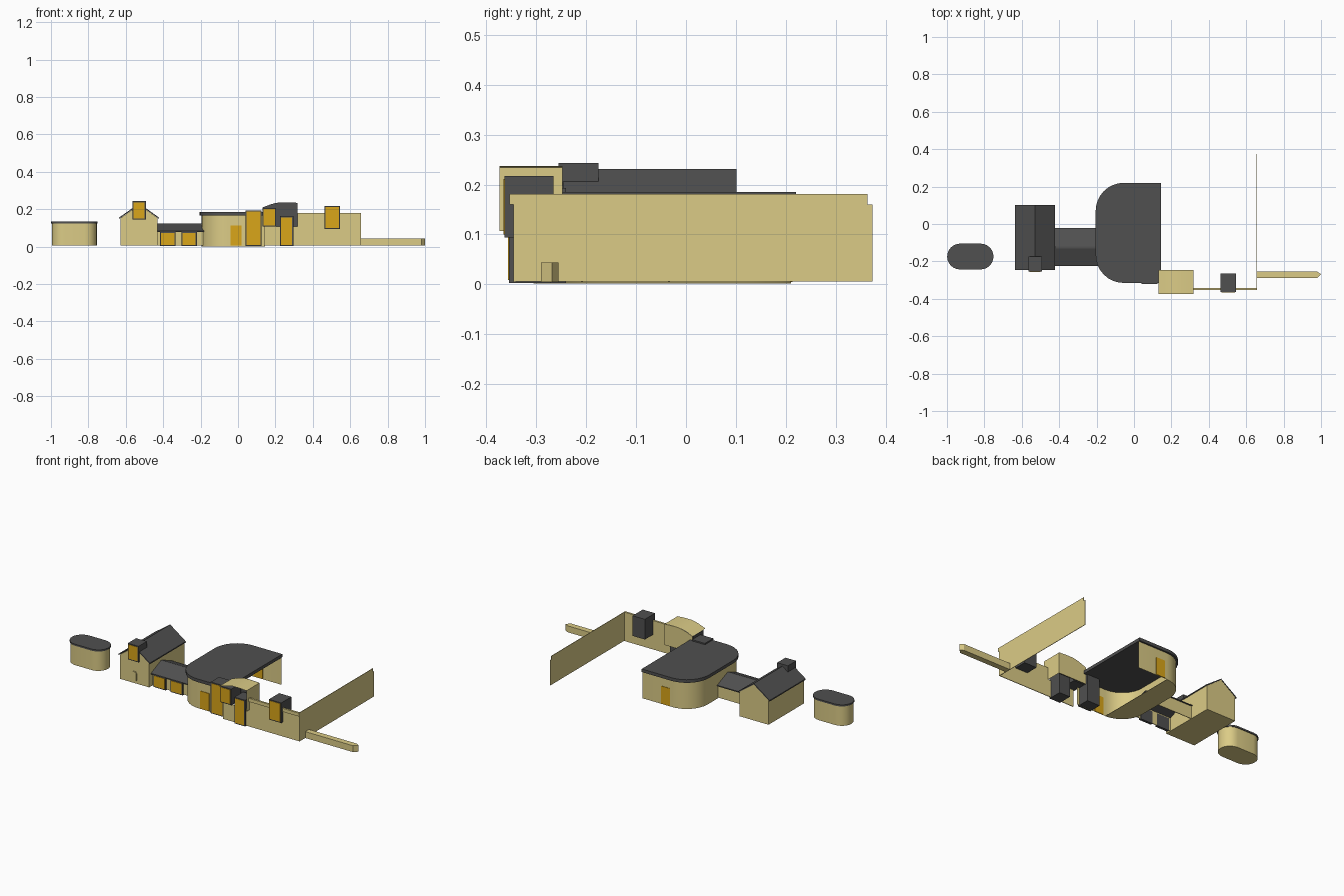
import bpy, bmesh, math
from mathutils import Vector

if "Cube" in bpy.data.objects:
    bpy.data.objects.remove(bpy.data.objects["Cube"])


def material(name, rgb):
    m = bpy.data.materials.new(name)
    m.diffuse_color = (*rgb, 1)
    m.use_nodes = True
    m.node_tree.nodes["Principled BSDF"].inputs["Base Color"].default_value = m.diffuse_color
    return m


TAN = material("sandstone", (0.71, 0.60, 0.24))
DARK = material("slate", (0.08, 0.08, 0.08))
GOLD = material("glow", (0.70, 0.38, 0.01))


def make(name, bm, mat, smooth=False):
    bmesh.ops.recalc_face_normals(bm, faces=bm.faces)
    me = bpy.data.meshes.new(name)
    bm.to_mesh(me)
    bm.free()
    me.materials.append(mat)
    ob = bpy.data.objects.new(name, me)
    bpy.context.collection.objects.link(ob)
    if smooth:
        bpy.ops.object.select_all(action='DESELECT')
        ob.select_set(True)
        bpy.context.view_layer.objects.active = ob
        bpy.ops.object.shade_smooth_by_angle(angle=math.radians(30))
    return ob


def extrude(name, pts, axis, lo, hi, mat, closed=True, caps=True, smooth=False):
    """Sweep a 2D profile along an axis; profile uses the other two axes in order."""
    bm = bmesh.new()

    def ring(h):
        out = []
        for p in pts:
            c = list(p)
            c.insert(axis, h)
            out.append(bm.verts.new(Vector(c)))
        return out
    a, b = ring(lo), ring(hi)
    n = len(pts)
    for i in range(n if closed else n - 1):
        j = (i + 1) % n
        bm.faces.new((a[i], a[j], b[j], b[i]))
    if caps:
        bm.faces.new(a)
        bm.faces.new(b)
    return make(name, bm, mat, smooth)


def box(name, x0, x1, y0, y1, z0, z1, mat):
    return extrude(name, [(x0, y0), (x1, y0), (x1, y1), (x0, y1)], 2, z0, z1, mat)


def arc(cx, cy, r, a0, a1, n=8):
    return [(cx + r * math.cos(math.radians(a0 + (a1 - a0) * i / n)),
             cy + r * math.sin(math.radians(a0 + (a1 - a0) * i / n))) for i in range(n + 1)]


def bay(name, x0, x1, y0, y1, z0, z1):
    """Dark projecting bay with a glowing front pane."""
    box(name + "_frame", x0, x1, y0, y1, z0, z1, DARK)
    box(name + "_pane", x0 + .006, x1 - .006, y0 - .002, y0, z0 + .006, z1 - .006, GOLD)


# Rounded hut
def stadium(d):
    r = 0.069 - d
    return arc(-0.82, -0.174, r, -90, 90, 12) + arc(-0.93, -0.174, r, 90, 270, 12)


extrude("hut_wall", stadium(.004), 2, .005, .125, TAN, smooth=True)
extrude("hut_roof", stadium(0), 2, .125, .135, DARK, smooth=True)

# Gabled house
extrude("house_body", [(-.627, .005), (-.43, .005), (-.43, .153), (-.528, .224), (-.627, .153)],
        1, -.243, .1, TAN)
extrude("house_roof", [(-.635, .15), (-.528, .23), (-.423, .15), (-.423, .157), (-.528, .236), (-.635, .157)][::-1]
        and [(-.635, .149), (-.528, .224), (-.423, .149), (-.423, .156), (-.528, .231), (-.635, .156)],
        1, -.246, .101, DARK)
bay("house_dormer", -.565, -.493, -.255, -.175, .145, .243)
extrude("house_window", [(-.543, .025), (-.513, .025), (-.513, .068), (-.52, .077), (-.536, .077), (-.543, .068)],
        1, -.249, -.243, TAN)

# Low link building with two window bays
for nm, y0, y1 in (("front", -.21, -.206), ("back", -.036, -.032)):
    box("link_wall_" + nm, -.43, -.18, y0, y1, .005, .085, TAN)
extrude("link_roof", [(-.225, .078), (-.13, .118), (-.12, .118), (-.022, .078), (-.022, .084),
                      (-.12, .125), (-.13, .125), (-.225, .084)], 0, -.43, -.18, DARK)
for i, x in enumerate((-.417, -.303)):
    bay(f"link_bay_{i}", x, x + .083, -.22, -.205, .003, .079)


# D-shaped hall, open on its right side
def hall(d):
    r = .15 - d
    return [(.145, .22 - d)] + arc(-.055, .07, r, 90, 180) + arc(-.055, -.165, r, 180, 270) + [(.145, -.315 + d)]


extrude("hall_wall", hall(.01), 2, .002, .168, TAN, closed=False, caps=False, smooth=True)
extrude("hall_roof", hall(0), 2, .166, .185, DARK, smooth=True)
extrude("hall_floor", hall(.01)[1:-1], 2, .002, .004, TAN)
for nm, y in (("front", -.308), ("back", .208)):
    box("hall_door_" + nm, -.04, .02, y, y + .005, .005, .112, GOLD)

# Bays along the front, on the entrance and courtyard wall
bay("tall_bay", .04, .126, -.32, -.24, .003, .193)
bay("upper_bay", .13, .203, -.355, -.26, .108, .206)
bay("entrance_bay", .224, .296, -.354, -.27, .003, .163)
bay("wall_bay", .463, .546, -.363, -.265, .094, .217)

# Curved canopy over the entrance: open-front sheet with a dark back panel
canopy = [(.13, .209), (.15, .217), (.175, .226), (.2, .233), (.225, .237),
          (.26, .237), (.29, .236), (.318, .234), (.318, .107)]
extrude("canopy_sheet", canopy, 1, -.373, -.247, TAN, closed=False, caps=False, smooth=True)
panel = canopy + [(.13, .107)]
extrude("canopy_panel", panel, 1, -.252, -.249, DARK)
extrude("canopy_back", panel, 1, -.249, -.247, TAN)

# Courtyard walls with coping
box("entrance_wall", .14, .318, -.345, -.341, .005, .108, TAN)
box("front_wall", .318, .658, -.345, -.341, .005, .16, TAN)
box("front_coping", .318, .658, -.353, -.341, .16, .181, TAN)
box("side_wall", .655, .658, -.343, .373, .006, .16, TAN)
box("side_coping", .655, .658, -.343, .363, .16, .181, TAN)

# Low bar with a pointed end
box("low_bar", .658, .98, -.29, -.255, .005, .044, TAN)
extrude("low_bar_tip", [(.98, -.29), (1.0, -.268), (.98, -.255)], 2, .005, .044, TAN)
